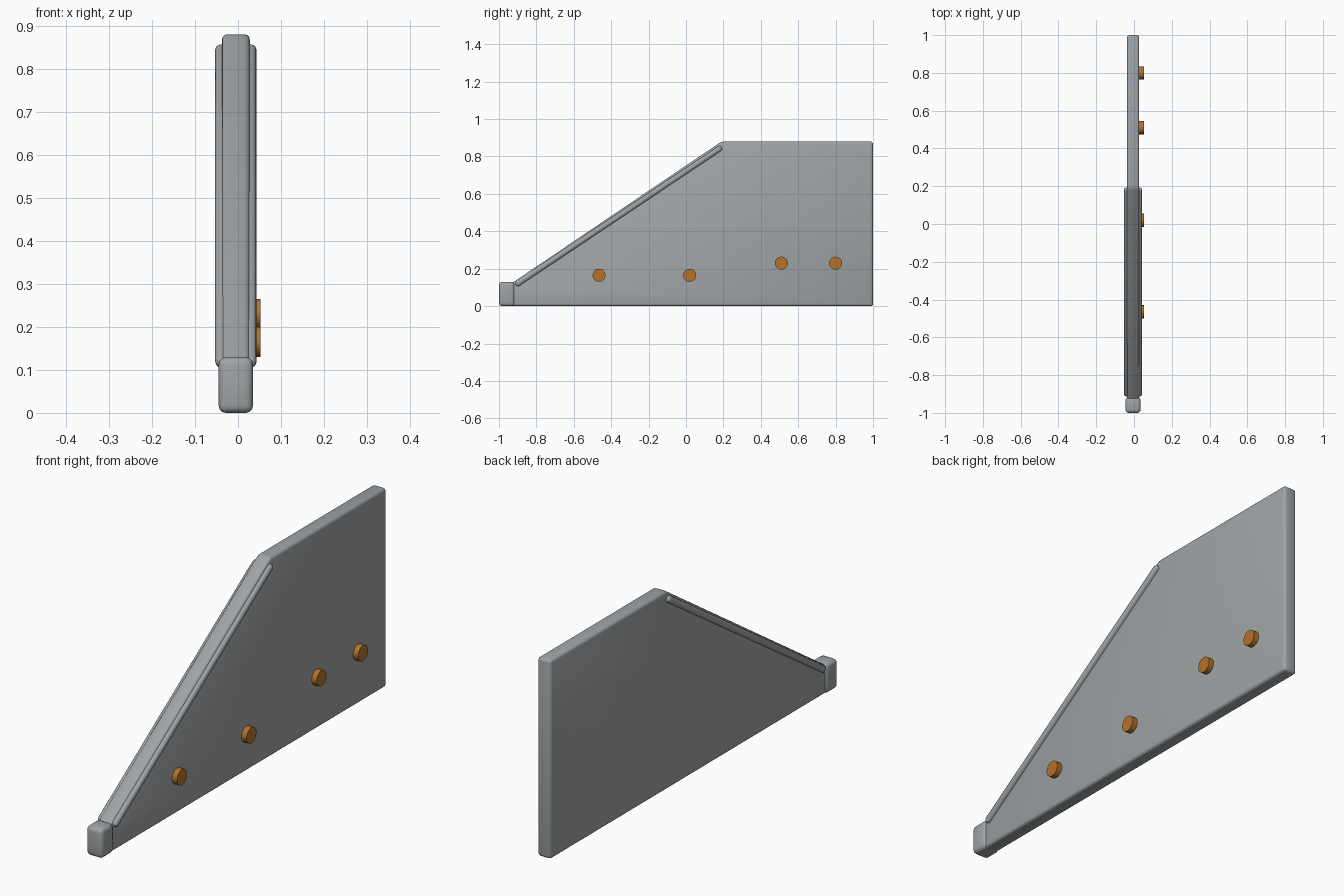
import bpy, bmesh, math
from mathutils import Matrix, Vector

cube = bpy.data.objects.get("Cube")
if cube:
    bpy.data.objects.remove(cube, do_unlink=True)

MID = -0.005  # centre plane of the board


def material(name, colour):
    mat = bpy.data.materials.new(name)
    mat.use_nodes = True
    mat.diffuse_color = colour
    mat.node_tree.nodes["Principled BSDF"].inputs["Base Color"].default_value = colour
    return mat


grey = material("grey metal", (0.35, 0.37, 0.38, 1))
orange = material("copper orange", (0.46, 0.165, 0.024, 1))


def finish(name, bm, mat, bevel=0.0, segments=3):
    """Turn a bmesh into a shaded object with optional rounded edges."""
    if bevel:
        bmesh.ops.bevel(bm, geom=bm.edges[:], offset=bevel, segments=segments,
                        profile=0.5, affect='EDGES', clamp_overlap=True)
    bmesh.ops.recalc_face_normals(bm, faces=bm.faces)
    mesh = bpy.data.meshes.new(name)
    bm.to_mesh(mesh)
    bm.free()
    mesh.materials.append(mat)
    obj = bpy.data.objects.new(name, mesh)
    bpy.context.collection.objects.link(obj)
    bpy.ops.object.select_all(action='DESELECT')
    obj.select_set(True)
    bpy.context.view_layer.objects.active = obj
    bpy.ops.object.shade_smooth_by_angle(angle=math.radians(35))
    return obj


def box(name, centre, size, bevel, tilt=0.0):
    bm = bmesh.new()
    place = (Matrix.Translation(centre) @ Matrix.Rotation(tilt, 4, 'X')
             @ Matrix.Diagonal((*size, 1)))
    bmesh.ops.create_cube(bm, size=1, matrix=place)
    return finish(name, bm, grey, bevel)


# Main board: side profile extruded across x
half = 0.0325
profile = [(-0.95, 0), (1, 0), (1, 0.88), (0.19, 0.88), (-0.95, 0.11)]
bm = bmesh.new()
face = bm.faces.new([bm.verts.new((MID - half, y, z)) for y, z in profile])
new = bmesh.ops.extrude_face_region(bm, geom=[face])["geom"]
bmesh.ops.translate(bm, vec=(2 * half, 0, 0),
                    verts=[v for v in new if isinstance(v, bmesh.types.BMVert)])
finish("side_board", bm, grey, 0.013)

# Rounded rail running through the board along the slope
low, high = Vector((MID, -0.91, 0.113)), Vector((MID, 0.19, 0.849))
run = high - low
box("slope_rail", (low + high) / 2, (0.096, run.length, 0.029), 0.0125,
    math.atan2(run.z, run.y))

# Nose block at the low end
box("nose_block", (MID, -0.958, 0.065), (0.08, 0.084, 0.13), 0.017)

# Pegs on the left face
for i, (y, z) in enumerate([(-0.465, 0.165), (0.02, 0.165), (0.51, 0.23), (0.8, 0.23)]):
    bm = bmesh.new()
    bmesh.ops.create_cone(
        bm, cap_ends=True, segments=16, radius1=0.035, radius2=0.035, depth=0.04,
        matrix=Matrix.Translation((0.032, y, z)) @ Matrix.Rotation(math.pi / 2, 4, 'Y'))
    finish(f"peg_{i + 1}", bm, orange)
